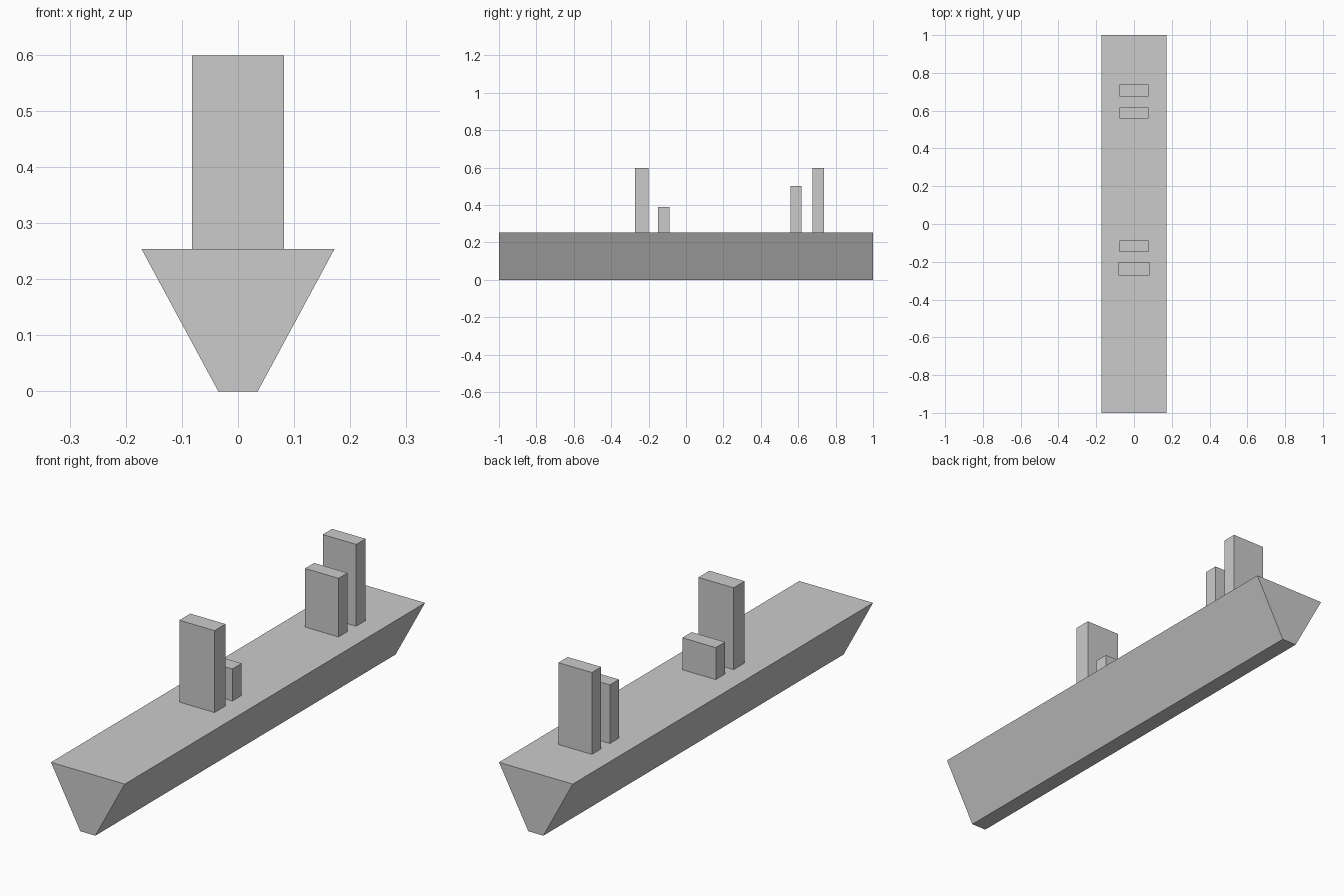
import bpy, bmesh

if "Cube" in bpy.data.objects:
    bpy.data.objects.remove(bpy.data.objects["Cube"])

DECK_Z = 0.254


def prism(name, profile, y0, y1):
    """Extrude a closed x/z profile along y from y0 to y1."""
    bm = bmesh.new()
    face = bm.faces.new([bm.verts.new((x, y0, z)) for x, z in profile])
    ext = bmesh.ops.extrude_face_region(bm, geom=[face])
    verts = [v for v in ext["geom"] if isinstance(v, bmesh.types.BMVert)]
    bmesh.ops.translate(bm, verts=verts, vec=(0, y1 - y0, 0))
    bmesh.ops.recalc_face_normals(bm, faces=bm.faces)
    mesh = bpy.data.meshes.new(name)
    bm.to_mesh(mesh)
    bm.free()
    obj = bpy.data.objects.new(name, mesh)
    bpy.context.collection.objects.link(obj)
    return obj


# Tapered hull, wide flat deck and narrow keel
prism("hull", [(-0.035, 0), (0.035, 0), (0.172, DECK_Z), (-0.172, DECK_Z)], -1, 1)

# Upright blocks on the deck: name, half width, y start, y end, top
blocks = [
    ("front_tower", 0.082, -0.273, -0.200, 0.599),
    ("front_low_block", 0.078, -0.149, -0.087, 0.389),
    ("rear_mid_block", 0.078, 0.558, 0.618, 0.501),
    ("rear_tower", 0.078, 0.676, 0.738, 0.599),
]
for name, w, y0, y1, top in blocks:
    prism(name, [(-w, DECK_Z), (w, DECK_Z), (w, top), (-w, top)], y0, y1)
